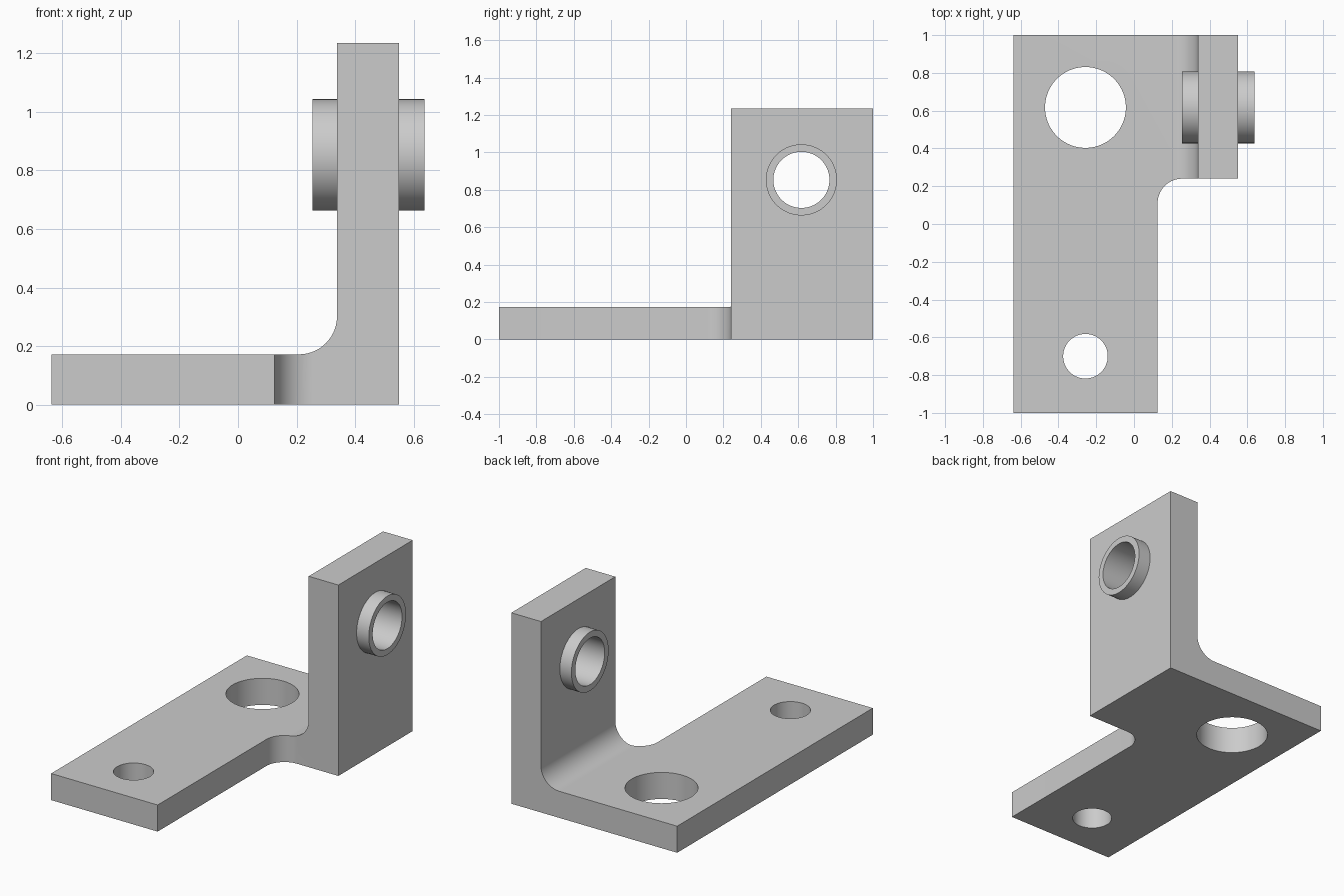
import bpy, bmesh
from math import pi, sin, cos, radians
from mathutils import Vector, Matrix

cube = bpy.data.objects.get("Cube")
if cube:
    bpy.data.objects.remove(cube, do_unlink=True)

metal = bpy.data.materials.new("light_grey_metal")
metal.use_nodes = True
GREY = (0.6, 0.6, 0.6, 1)
metal.diffuse_color = GREY
metal.node_tree.nodes["Principled BSDF"].inputs["Base Color"].default_value = GREY

# Main dimensions
LEFT, RIGHT, ARM_X, WALL_X = -0.637, 0.55, 0.125, 0.338
PLATE_Z, TOP_Z, STEP_Y, FILLET = 0.172, 1.235, 0.24, 0.13
BORE_Y, BORE_Z, HOLE_X = 0.617, 0.853, -0.257


def arc(cx, cy, r, start, end, steps=14):
    angles = [radians(start + (end - start) * i / steps) for i in range(steps + 1)]
    return [(cx + r * cos(a), cy + r * sin(a)) for a in angles]


def finish(name, bm):
    bmesh.ops.recalc_face_normals(bm, faces=bm.faces)
    mesh = bpy.data.meshes.new(name)
    bm.to_mesh(mesh)
    bm.free()
    mesh.materials.append(metal)
    obj = bpy.data.objects.new(name, mesh)
    bpy.context.collection.objects.link(obj)
    return obj


def prism(name, points, place, depth):
    """Extrude a closed outline; place maps each 2D point to 3D."""
    bm = bmesh.new()
    face = bm.faces.new([bm.verts.new(place(u, v)) for u, v in points])
    result = bmesh.ops.extrude_face_region(bm, geom=[face])
    moved = [g for g in result["geom"] if isinstance(g, bmesh.types.BMVert)]
    bmesh.ops.translate(bm, verts=moved, vec=Vector(depth))
    return finish(name, bm)


def cylinder(name, centre, radius, length, along_x=False):
    bm = bmesh.new()
    turn = Matrix.Rotation(pi / 2, 4, 'Y') if along_x else Matrix.Identity(4)
    bmesh.ops.create_cone(bm, cap_ends=True, segments=72, radius1=radius, radius2=radius,
                          depth=length, matrix=Matrix.Translation(centre) @ turn)
    return finish(name, bm)


def combine(target, tool, operation):
    tool.hide_render = True
    mod = target.modifiers.new(tool.name, 'BOOLEAN')
    mod.operation, mod.object, mod.solver = operation, tool, 'EXACT'
    bpy.context.view_layer.objects.active = target
    bpy.ops.object.modifier_apply(modifier=mod.name)
    bpy.data.objects.remove(tool, do_unlink=True)


# L-shaped body with a rounded inner corner, run along the full depth
side = [(LEFT, 0), (RIGHT, 0), (RIGHT, TOP_Z), (WALL_X, TOP_Z)]
side += arc(WALL_X - FILLET, PLATE_Z + FILLET, FILLET, 0, -90) + [(LEFT, PLATE_Z)]
bracket = prism("bracket", side, lambda x, z: (x, -1, z), (0, 2, 0))

# Notch that leaves the narrow front arm, with a rounded corner
notch = [(ARM_X, -2), (1, -2), (1, STEP_Y)]
notch += arc(ARM_X + FILLET, STEP_Y - FILLET, FILLET, 90, 180)
combine(bracket, prism("notch", notch, lambda x, y: (x, y, -1), (0, 0, 3)), 'DIFFERENCE')

# Bushing through the upright wall
combine(bracket, cylinder("bushing", (0.446, BORE_Y, BORE_Z), 0.19, 0.382, True), 'UNION')
combine(bracket, cylinder("bore", (0.446, BORE_Y, BORE_Z), 0.15, 1, True), 'DIFFERENCE')

# Large and small holes in the base plate
for name, y, radius in (("large_hole", 0.617, 0.214), ("small_hole", -0.7, 0.118)):
    combine(bracket, cylinder(name, (HOLE_X, y, PLATE_Z / 2), radius, 0.6), 'DIFFERENCE')

# Smooth the round surfaces, keep the edges sharp
bpy.ops.object.select_all(action='DESELECT')
bracket.select_set(True)
bpy.context.view_layer.objects.active = bracket
bpy.ops.object.shade_smooth_by_angle(angle=radians(30))
